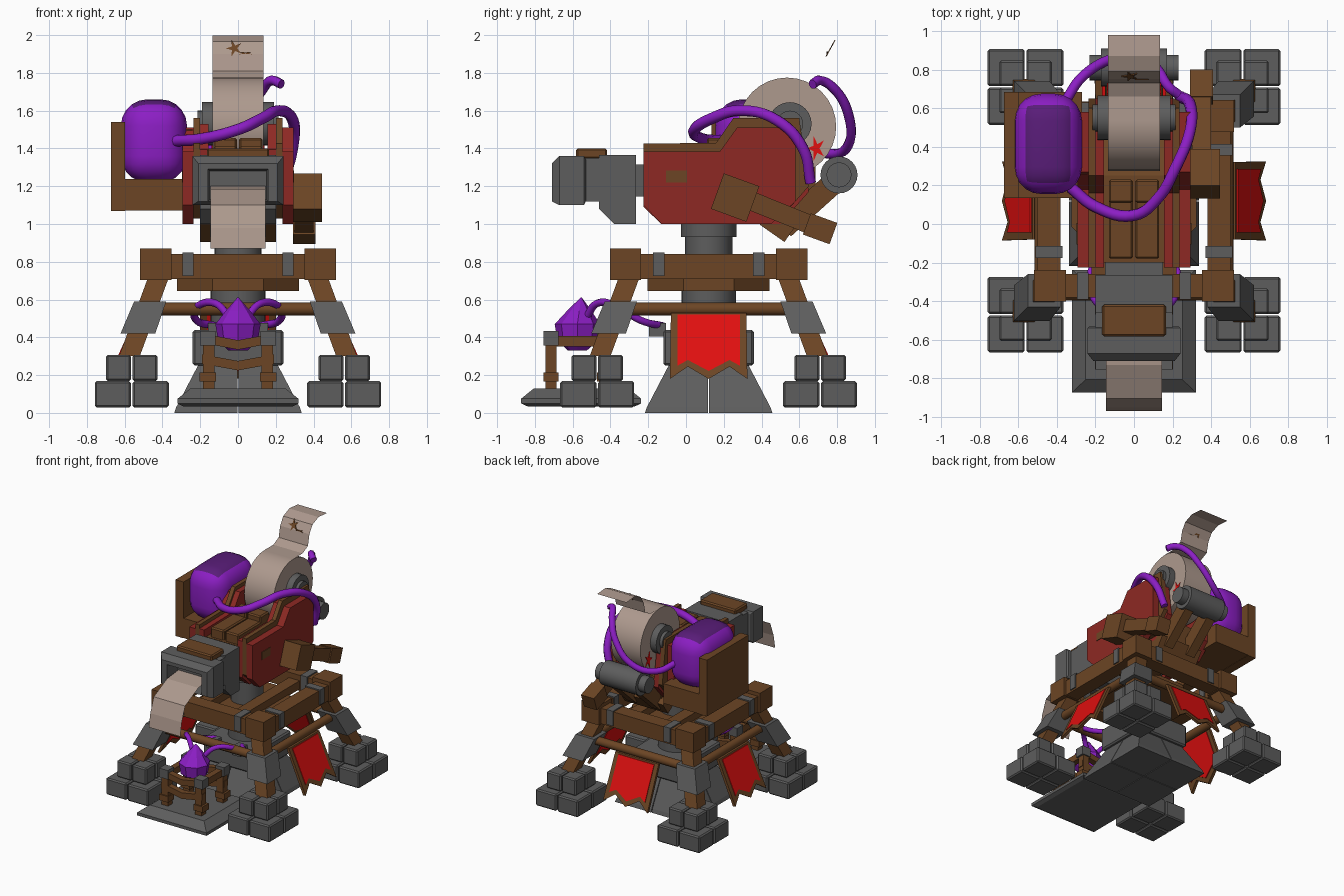
import bpy, bmesh, math
from mathutils import Vector, Matrix

if "Cube" in bpy.data.objects:
    bpy.data.objects.remove(bpy.data.objects["Cube"])

CY = 0.12  # centre of the turret in y


def material(name, r, g, b):
    m = bpy.data.materials.new(name)
    m.use_nodes = True
    m.diffuse_color = (r, g, b, 1)
    m.node_tree.nodes["Principled BSDF"].inputs["Base Color"].default_value = (r, g, b, 1)
    return m


STONE = material("grey stone", .11, .11, .11)
WOOD = material("brown wood", .15, .06, .018)
RED = material("banner red", .75, .005, .005)
PAINT = material("dull red paint", .27, .022, .017)
PURPLE = material("purple", .26, .013, .55)
DARK = material("dark purple", .10, .012, .19)
PAPER = material("paper", .42, .32, .27)


def finish(name, bm, mat, smooth=False, fix=True):
    if fix:
        bmesh.ops.recalc_face_normals(bm, faces=bm.faces)
    me = bpy.data.meshes.new(name)
    bm.to_mesh(me)
    bm.free()
    ob = bpy.data.objects.new(name, me)
    bpy.context.collection.objects.link(ob)
    me.materials.append(mat)
    if smooth:
        bpy.ops.object.select_all(action='DESELECT')
        ob.select_set(True)
        bpy.context.view_layer.objects.active = ob
        bpy.ops.object.shade_smooth_by_angle(angle=math.radians(40))
    return ob


def box(name, mat, c, s, bevel=0, seg=1, smooth=False):
    bm = bmesh.new()
    bmesh.ops.create_cube(bm, size=1, matrix=Matrix.Translation(c) @ Matrix.Diagonal((*s, 1)))
    if bevel:
        bmesh.ops.bevel(bm, geom=bm.edges[:], offset=bevel, segments=seg, profile=.5, affect='EDGES')
    return finish(name, bm, mat, smooth)


def loft(name, mat, rings):
    bm = bmesh.new()
    rows = [[bm.verts.new(p) for p in r] for r in rings]
    n = len(rows[0])
    for a, b in zip(rows, rows[1:]):
        for i in range(n):
            bm.faces.new((a[i], a[(i + 1) % n], b[(i + 1) % n], b[i]))
    bm.faces.new(rows[0])
    bm.faces.new(rows[-1])
    return finish(name, bm, mat)


def square(x, y, z, hx, hy=None):
    hy = hy or hx
    return [(x - hx, y - hy, z), (x + hx, y - hy, z), (x + hx, y + hy, z), (x - hx, y + hy, z)]


def upright(y, hx, z0, z1):
    return [(-hx, y, z0), (hx, y, z0), (hx, y, z1), (-hx, y, z1)]


def prism(name, mat, yz, x0, x1):
    return loft(name, mat, [[(x, y, z) for y, z in yz] for x in (x0, x1)])


def bar(name, mat, y, z, length, height, angle, x0, x1):
    c, s = math.cos(math.radians(angle)), math.sin(math.radians(angle))
    corners = [(-1, -1), (1, -1), (1, 1), (-1, 1)]
    return prism(name, mat, [(y + c * a * length / 2 - s * b * height / 2,
                              z + s * a * length / 2 + c * b * height / 2) for a, b in corners], x0, x1)


def cylinder(name, mat, c, r, length, axis='Z', n=24, smooth=True):
    turn = {'Z': Matrix(), 'X': Matrix.Rotation(math.pi / 2, 4, 'Y'), 'Y': Matrix.Rotation(math.pi / 2, 4, 'X')}[axis]
    if n == 8:
        turn = turn @ Matrix.Rotation(math.pi / 8, 4, 'Z')
    bm = bmesh.new()
    bmesh.ops.create_cone(bm, cap_ends=True, segments=n, radius1=r, radius2=r, depth=length,
                          matrix=Matrix.Translation(c) @ turn)
    return finish(name, bm, mat, smooth)


def tube(name, mat, pts, r):
    cu = bpy.data.curves.new(name, 'CURVE')
    cu.dimensions, cu.bevel_depth, cu.bevel_resolution = '3D', r, 2
    cu.resolution_u, cu.use_fill_caps = 6, True
    sp = cu.splines.new('BEZIER')
    sp.bezier_points.add(len(pts) - 1)
    for b, p in zip(sp.bezier_points, pts):
        b.co = p
        b.handle_left_type = b.handle_right_type = 'AUTO'
    cu.materials.append(mat)
    ob = bpy.data.objects.new(name, cu)
    bpy.context.collection.objects.link(ob)


def sheet(name, mat, yz, hx):
    bm = bmesh.new()
    rows = [[bm.verts.new((x, y, z)) for x in (-hx, hx)] for y, z in yz]
    for a, b in zip(rows, rows[1:]):
        bm.faces.new((a[0], a[1], b[1], b[0]))
    return finish(name, bm, mat)


SIDES = (-1, 1)

# Legs, feet and platform corners
for sx in SIDES:
    for sy in SIDES:
        at = lambda d, z, h: square(sx * d, CY + sy * d, z, h)
        loft("leg", WOOD, [at(.42, .72, .055), at(.575, .3, .055)])
        loft("leg_sleeve", STONE, [at(.465, .59, .085), at(.53, .42, .092)])
        box("corner_block", WOOD, (sx * .435, CY + sy * .44, .787), (.165, .165, .165))
        fx, fy = sx * .562, CY + sy * .59
        for z, w in ((.098, .2), (.238, .14)):
            for i in SIDES:
                for j in SIDES:
                    box("foot_stone", STONE, (fx + i * w / 2, fy + j * w / 2, z), (w - .008, w - .008, .139), .01)
        # Pedestal quarters
        loft("pedestal_base", STONE, [square(sx * q, CY + sy * q, z, q - .003)
                                      for z, q in ((0, .17), (.03, .165), (.26, .105))])

# Platform frame, rods and clamps on every side
for k in range(4):
    a = k * math.pi / 2
    turn = Matrix.Translation((0, CY, 0)) @ Matrix.Rotation(a, 4, 'Z')
    side = [box("frame_beam", WOOD, (0, -.44, .775), (.74, .12, .13)),
            cylinder("banner_rod", WOOD, (0, -.48, .55), .035, .88, 'X', 10)]
    for sx in SIDES:
        side.append(box("beam_clamp", STONE, (sx * .265, -.44, .787), (.06, .14, .125)))
    # Banners hang on all sides but the front
    if k:
        edge = [(-.2, .53), (.2, .53), (.205, .18), (.11, .245), (0, .18), (-.11, .245), (-.205, .18)]
        inner = [(-.165, .52), (.165, .52), (.165, .25), (.11, .28), (0, .222), (-.11, .28), (-.165, .25)]
        for name, mat, shape, d in (("banner_trim", WOOD, edge, .012), ("banner_cloth", RED, inner, .018)):
            side.append(loft(name, mat, [[(x, -.515 - (.53 - z) * .45 + t, z) for x, z in shape] for t in (-d, d)]))
    for ob in side:
        ob.data.transform(turn)

# Central column
box("pedestal_block", STONE, (0, CY, .345), (.48, .48, .19), .012)
cylinder("lower_column", STONE, (0, CY, .54), .145, .24)
cylinder("platform_disc", WOOD, (0, CY, .69), .35, .09, 'Z', 8, False)
for i in SIDES:
    box("cross_beam", WOOD, (i * .17, CY, .76), (.1, .8, .07))
cylinder("upper_column", STONE, (0, CY, .84), .125, .22)
cylinder("turntable", STONE, (0, CY, .965), .147, .07)

# Altar in front
loft("altar_slab", STONE, [square(0, -.555, z, hx, hy) for z, hx, hy in
                           ((.035, .29, .285), (.05, .32, .318), (.075, .32, .318), (.13, .25, .25))])
for sx in SIDES:
    for y in (-.715, -.43):
        box("altar_post", WOOD, (sx * .155, y, .25), (.06, .06, .25))
        box("altar_foot", WOOD, (sx * .16, y, .19), (.085, .08, .05))
        box("altar_cap", STONE, (sx * .16, y, .395), (.08, .08, .075))
    box("altar_side_rail", WOOD, (sx * .155, -.57, .38), (.05, .34, .055))
    for y in (-.72, -.43):
        for z in (.27, .38):
            loft("altar_rail", WOOD, [[(x, y + j * .025, z + drop + k) for j, k in
                 ((-1, -.025), (1, -.025), (1, .025), (-1, .025))] for x, drop in ((sx * .19, .015), (0, -.02))])
    tube("altar_tube", PURPLE, [(sx * .04, -.53, .5), (sx * .12, -.47, .58), (sx * .22, -.36, .56),
                                (sx * .22, -.24, .49), (sx * .12, -.12, .46)], .02)
    box("tube_socket", STONE, (sx * .12, -.15, .44), (.08, .09, .07))
loft("crystal", PURPLE, [[(r * math.cos(i * math.pi / 4), -.575 + lean + r * math.sin(i * math.pi / 4), z)
                          for i in range(8)] for z, r, lean in
                         ((.33, .05, 0), (.38, .105, 0), (.47, .12, 0), (.54, .065, .01), (.61, .004, .02))])

# Turret body: layered side panels around a wooden core
outer = [(-.225, 1.385), (.18, 1.385), (.27, 1.51), (.58, 1.51), (.58, 1.12), (.45, 1.0), (-.13, 1.0), (-.225, 1.1)]
trim = [(-.225, 1.425), (.16, 1.43), (.25, 1.56), (.6, 1.56), (.65, 1.2), (.5, 1.03), (-.13, 1.03), (-.225, 1.12)]
for sx in SIDES:
    prism("red_panel", PAINT, outer, sx * .235, sx * .293)
    prism("panel_trim", WOOD, trim, sx * .2, sx * .235)
    prism("inner_panel", PAINT, [(y, z - .03) for y, z in trim], sx * .155, sx * .2)
    box("panel_slot", WOOD, (sx * .293, -.05, 1.252), (.009, .11, .065))
    box("roof_plank", WOOD, (sx * .068, -.02, 1.36), (.125, .32, .1), .01)
    box("rear_plank", WOOD, (sx * .068, .17, 1.4), (.125, .12, .11), .01)
    bar("roller_arm", WOOD, .65, 1.1, .36, .12, 42, sx * .07, sx * .15)
prism("core", WOOD, [(-.2, 1.33), (.25, 1.33), (.55, 1.2), (.55, 1.0), (-.12, 1.0), (-.2, 1.1)], -.16, .16)
bar("rear_beam", WOOD, .49, 1.0, .16, .12, -35, -.2, .2)

# Muzzle with a recessed slot
loft("muzzle", STONE, [upright(*r) for r in ((-.58, .15, 1.13, 1.28), (-.71, .16, 1.12, 1.29), (-.71, .21, 1.12, 1.32),
                                             (-.67, .242, 1.1, 1.36), (-.54, .242, 1.1, 1.36), (-.53, .23, 1.12, 1.34))])
box("muzzle_neck", STONE, (0, -.48, 1.235), (.4, .14, .23))
prism("breech", STONE, [(-.46, 1.365), (-.265, 1.365), (-.265, 1.0), (-.38, 1.0), (-.46, 1.08)], -.2, .2)
box("breech_neck", STONE, (0, -.23, 1.23), (.3, .1, .17))
box("muzzle_plate", WOOD, (0, -.5, 1.373), (.33, .165, .055), .01)

# Paper roll, its loose ends and the rollers
cylinder("paper_roll", PAPER, (0, .535, 1.515), .26, .27, 'X', 32)
cylinder("roll_axle", STONE, (0, .55, 1.53), .115, .38, 'X')
cylinder("axle_cap", STONE, (0, .55, 1.53), .07, .43, 'X')
cylinder("rear_roller", STONE, (0, .81, 1.26), .098, .34, 'X')
cylinder("rear_roller_cap", STONE, (0, .81, 1.26), .066, .46, 'X')
sheet("front_paper", PAPER, [(-.58, 1.2), (-.73, 1.185), (-.905, 1.1), (-.95, .98), (-.97, .87)], .145)
sheet("back_paper", PAPER, [(.54, 1.776), (.66, 1.775), (.73, 1.81), (.75, 1.9), (.79, 1.965), (.87, 1.998), (.98, 1.99)], .135)


def splat(name, mat, place, r, n):
    ring = [((r if i % 2 else r * .35) * math.cos(i * math.pi / n), (r if i % 2 else r * .35) * math.sin(i * math.pi / n))
            for i in range(2 * n)]
    loft(name, mat, [[place(a, b, t) for a, b in ring] for t in (-.003, .003)])


splat("burn_mark", WOOD, lambda a, b, t: (a - .02, .765 + b * .55 + t, 1.93 + b), .045, 5)
splat("burn_streak", WOOD, lambda a, b, t: (a + .04, .748 + t, 1.905 + b * .2), .05, 4)
for sx in SIDES:
    splat("red_stain", RED, lambda a, b, t: (sx * .136 + t, .69 + a * .7, 1.4 + b), .07, 5)

# Purple tank in its wooden cradle
tank = box("tank", PURPLE, (-.445, .415, 1.44), (.35, .52, .44), .14, 5, True)
tank.data.materials.append(DARK)
for p in tank.data.polygons:
    if p.normal.z > .75:
        p.material_index = 1
box("cradle_floor", WOOD, (-.47, .41, 1.155), (.4, .55, .165))
box("cradle_wall", WOOD, (-.635, .41, 1.305), (.075, .55, .47))
box("cradle_bracket", WOOD, (-.27, .41, 1.4), (.06, .3, .2))
tube("front_hose", PURPLE, [(-.33, .19, 1.44), (-.2, .09, 1.45), (0, .045, 1.5), (.13, .14, 1.56), (.21, .28, 1.6),
                            (.29, .48, 1.55), (.29, .62, 1.4), (.24, .66, 1.22)], .03)
tube("back_hose", PURPLE, [(-.36, .63, 1.42), (-.26, .77, 1.37), (-.1, .86, 1.42), (.05, .86, 1.58),
                           (.13, .79, 1.71), (.18, .71, 1.76), (.23, .67, 1.74)], .026)

# Side lever on the left
bar("lever_hub", WOOD, .26, 1.14, .2, .2, -20, .29, .445)
bar("lever_shaft", WOOD, .5, 1.06, .34, .1, -22, .3, .4)
bar("lever_grip", WOOD, .71, .975, .15, .12, -20, .29, .41)
